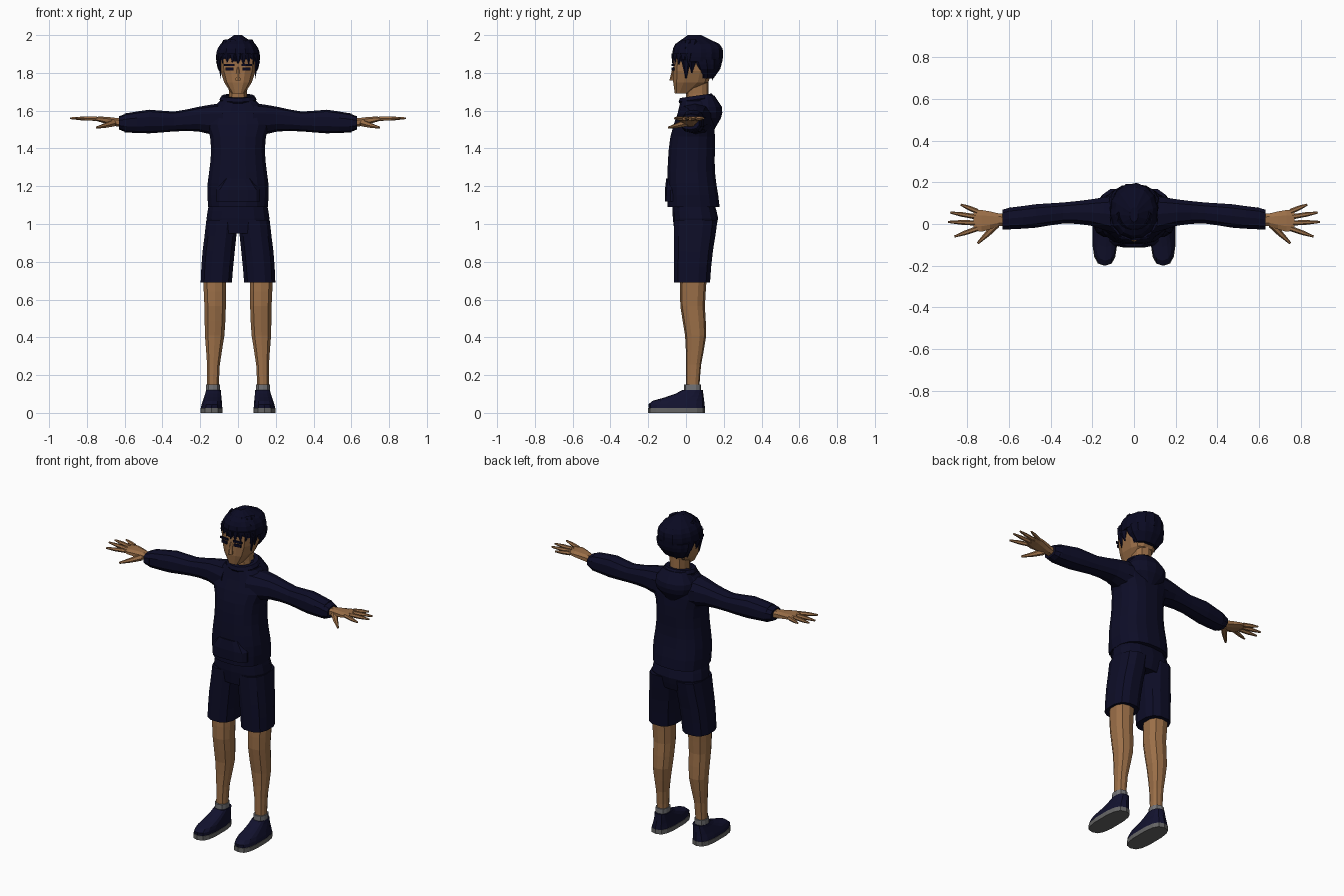
import bpy, bmesh, math, random
from mathutils import Vector

random.seed(4)
if "Cube" in bpy.data.objects:
    bpy.data.objects.remove(bpy.data.objects["Cube"])


def material(name, red, green, blue):
    mat = bpy.data.materials.new(name)
    mat.use_nodes = True
    colour = (red, green, blue, 1)
    mat.diffuse_color = colour
    mat.node_tree.nodes["Principled BSDF"].inputs["Base Color"].default_value = colour
    return mat


skin = material("tan skin", .33, .16, .065)
navy = material("dark navy cloth", .004, .004, .02)
black = material("blue black hair", .003, .003, .016)
shoe_navy = material("navy shoe", .006, .006, .028)
sock_grey = material("grey sock", .17, .17, .18)
sole_grey = material("grey sole", .13, .13, .13)


def sample(profile, u):
    """Read a constant, or a smooth curve through evenly spaced values."""
    if not isinstance(profile, list):
        return profile
    last = len(profile) - 1
    i = min(int(u * last), last - 1)
    f = u * last - i
    here, there = profile[i], profile[i + 1]
    before, after = profile[max(i - 1, 0)], profile[min(i + 2, last)]
    slope_in, slope_out = (there - before) / 2, (after - here) / 2
    bend = (slope_in * (1 - f) - slope_out * f) * f * (1 - f)
    return here + (there - here) * f * f * (3 - 2 * f) + bend


def bridge(bm, rows):
    """Skin a series of vertex rings and cap both ends."""
    for low, high in zip(rows, rows[1:]):
        for i in range(len(low)):
            bm.faces.new((low[i - 1], low[i], high[i], high[i - 1]))
    bm.faces.new(rows[0])
    bm.faces.new(rows[-1])


def loft(bm, start, end, left, right, front, back, rows=4, sides=10,
         power=.8, jag=0, sideways=False):
    """Stack rounded sections whose four bounds follow profiles."""
    rings = []
    for row in range(rows + 1):
        u = row / rows
        along = start + (end - start) * u
        a_low, a_high, b_low, b_high = [sample(p, u) for p in (left, right, front, back)]
        ring = []
        for i in range(sides):
            angle = math.tau * (i + .5) / sides
            c, s = math.cos(angle), math.sin(angle)
            swell = 1 + jag * (-1) ** i
            c = swell * math.copysign(abs(c) ** power, c)
            s = swell * math.copysign(abs(s) ** power, s)
            a = (a_low + a_high + c * (a_high - a_low)) / 2
            b = (b_low + b_high + s * (b_high - b_low)) / 2
            ring.append(bm.verts.new((along, a, b) if sideways else (a, b, along)))
        rings.append(ring)
    bridge(bm, rings)


def spike(bm, points, radii, flat=1):
    """Tapered bar through points, optionally flattened."""
    points = [Vector(p) for p in points]
    turn = (points[-1] - points[0]).to_track_quat("Z", "Y")
    rings = []
    for point, radius in zip(points, radii):
        angles = [math.tau * i / 6 for i in range(6)]
        rings.append([bm.verts.new(point + turn @ Vector(
            (radius * math.cos(a), flat * radius * math.sin(a), 0))) for a in angles])
    bridge(bm, rings)


def finish(bm, name, mat, mirror=False):
    bmesh.ops.recalc_face_normals(bm, faces=bm.faces)
    mesh = bpy.data.meshes.new(name)
    bm.to_mesh(mesh)
    bm.free()
    mesh.materials.append(mat)
    part = bpy.data.objects.new(name, mesh)
    bpy.context.collection.objects.link(part)
    if mirror:
        part.modifiers.new("mirror", "MIRROR")


def central(name, mat, start, end, width, front, back, **options):
    """Part centred on the body, given by its half width."""
    bm = bmesh.new()
    loft(bm, start, end, [-w for w in width], width, front, back, **options)
    finish(bm, name, mat)


def paired(name, mat, *bounds, **options):
    """Left part together with its mirrored twin."""
    bm = bmesh.new()
    loft(bm, *bounds, **options)
    finish(bm, name, mat, mirror=True)


# Head, neck and nose
central("head", skin, 1.69, 1.93, [.035, .075, .095, .1, .08],
        [-.06, -.07, -.07, -.07, -.04], [.02, .12, .14, .16, .14], sides=12, power=.7)
central("neck", skin, 1.6, 1.78, [.055, .05, .055], 0, .12)
central("nose", skin, 1.76, 1.83, [.015, .006], [-.088, -.07], -.05, rows=2, sides=6)

# Eyes and brows as thin plates
for name, height, thick, inner, outer in (("eye", 1.82, .008, .024, .066),
                                          ("eyebrow", 1.842, .006, .018, .075)):
    bm = bmesh.new()
    corners = [(inner, -.076, -thick), (outer, -.069, -thick),
               (outer, -.069, thick), (inner, -.076, thick)]
    rings = [[bm.verts.new((x, y + depth, height + z)) for x, y, z in corners]
             for depth in (0, .008)]
    bridge(bm, rings)
    finish(bm, name, black, mirror=True)

# Hair: ridged cap, nape and tufts
central("hair_cap", black, 1.86, 2, [.113, .113, .09, .02], [-.07, -.07, -.055, .01],
        [.19, .195, .175, .08], rows=6, sides=28, power=.95, jag=.02)
central("hair_nape", black, 1.77, 1.87, [.07, .105, .112], [.07, .03, 0],
        [.145, .18, .19], sides=28, power=.95, jag=.02)


def tufts(bm, count, first, last, root, tip, thick, flat):
    """Fan of tufts around the head; root and tip are (radius, centre y, height)."""
    for i in range(count):
        angle = math.radians(first + (last - first) * i / (count - 1))
        x, y = math.cos(angle), math.sin(angle)
        ends = [(r * x, centre + r * y, z) for r, centre, z in (root, tip)]
        lowered = Vector(ends[1]) - Vector((0, 0, random.uniform(0, .015)))
        spike(bm, (ends[0], lowered), (thick, .003), flat)


bm = bmesh.new()
tufts(bm, 11, -165, -15, (.105, .04, 1.9), (.115, .043, 1.857), .024, .6)
tufts(bm, 7, 15, 165, (.085, .08, 1.84), (.075, .07, 1.775), .028, .5)
tufts(bm, 9, -170, -10, (.06, .05, 1.955), (.105, .05, 1.93), .03, 1)
finish(bm, "hair_tufts", black)
bm = bmesh.new()
spike(bm, ((.1, 0, 1.87), (.09, 0, 1.77)), (.026, .003), .5)
spike(bm, ((.1, .035, 1.86), (.092, .03, 1.8)), (.026, .004), .5)
finish(bm, "sideburns", black, mirror=True)

# Hooded top
central("sweater_body", navy, 1.09, 1.65, [.16, .166, .155, .145, .15, .175, .1],
        [-.1, -.1, -.084, -.03], [.18, .155, .155, .14], rows=9, sides=16)
central("front_pocket", navy, 1.12, 1.24, [.12, .12, .075], [-.112, -.113, -.106], 0,
        rows=2, sides=12, power=.6)
central("hood", navy, 1.5, 1.68, [.04, .11, .12, .075], [.09, .03, 0, .05],
        [.15, .185, .19, .15], rows=6, sides=14, power=.9)
bpy.ops.mesh.primitive_torus_add(major_segments=14, minor_segments=6, major_radius=.076,
                                 minor_radius=.022, location=(0, .055, 1.66),
                                 rotation=(.14, 0, 0))
rim = bpy.context.object
rim.name = "hood_rim"
rim.data.materials.append(navy)

# Sleeves and cuffs
paired("sleeve", navy, .08, .6, [-.05, -.01, 0, -.02, -.027], [.14, .12, .105, .097, .08],
       [1.46, 1.49, 1.49, 1.48, 1.485], [1.64, 1.62, 1.595, 1.605, 1.585],
       rows=8, sideways=True)
paired("cuff", navy, .59, .63, -.028, [.083, .07], [1.485, 1.5], [1.585, 1.57],
       rows=2, sideways=True)

# Hands: palm, four fingers and thumb
bm = bmesh.new()
loft(bm, .61, .77, [-.012, -.015, -.04, -.034], [.05, .055, .07, .068],
     [1.51, 1.52, 1.535, 1.55], [1.56, 1.565, 1.57, 1.566], sides=8, sideways=True)
for root_x, root_y, tip_x, tip_y in ((.75, .06, .83, .093), (.76, .035, .88, .055),
                                     (.76, .005, .89, .01), (.75, -.022, .86, -.06)):
    root, tip = Vector((root_x, root_y, 1.557)), Vector((tip_x, tip_y, 1.56))
    spike(bm, (root, root.lerp(tip, .55), tip), (.0125, .011, .005))
spike(bm, ((.66, 0, 1.535), (.7, -.045, 1.522), (.748, -.092, 1.51)), (.02, .014, .006))
finish(bm, "hand", skin, mirror=True)

# Shorts
central("shorts_hips", navy, .95, 1.11, [.15, .17, .155], [-.06, -.07, -.07],
        [.15, .17, .15], sides=14)
paired("shorts_leg", navy, .69, 1.02, [.03, .015, 0], [.2, .19, .17], -.066,
       [.13, .145, .17], sides=12)

# Bare legs, socks and shoes
paired("leg", skin, .1, .72, [.1, .095, .07, .062, .06], [.165, .165, .177, .18, .187],
       [0, 0, -.005, -.03, -.03], [.07, .08, .107, .1, .11], rows=8)
paired("sock", sock_grey, .09, .15, .095, .17, -.01, .08, rows=1)
paired("shoe_sole", sole_grey, 0, .027, .08, .2, -.2, .1, rows=1, sides=14, power=.7)
paired("shoe_upper", shoe_navy, .027, .12, [.082, .09], [.198, .17],
       [-.197, -.19, -.09, -.02], [.1, .09], rows=5, sides=14, power=.75)
